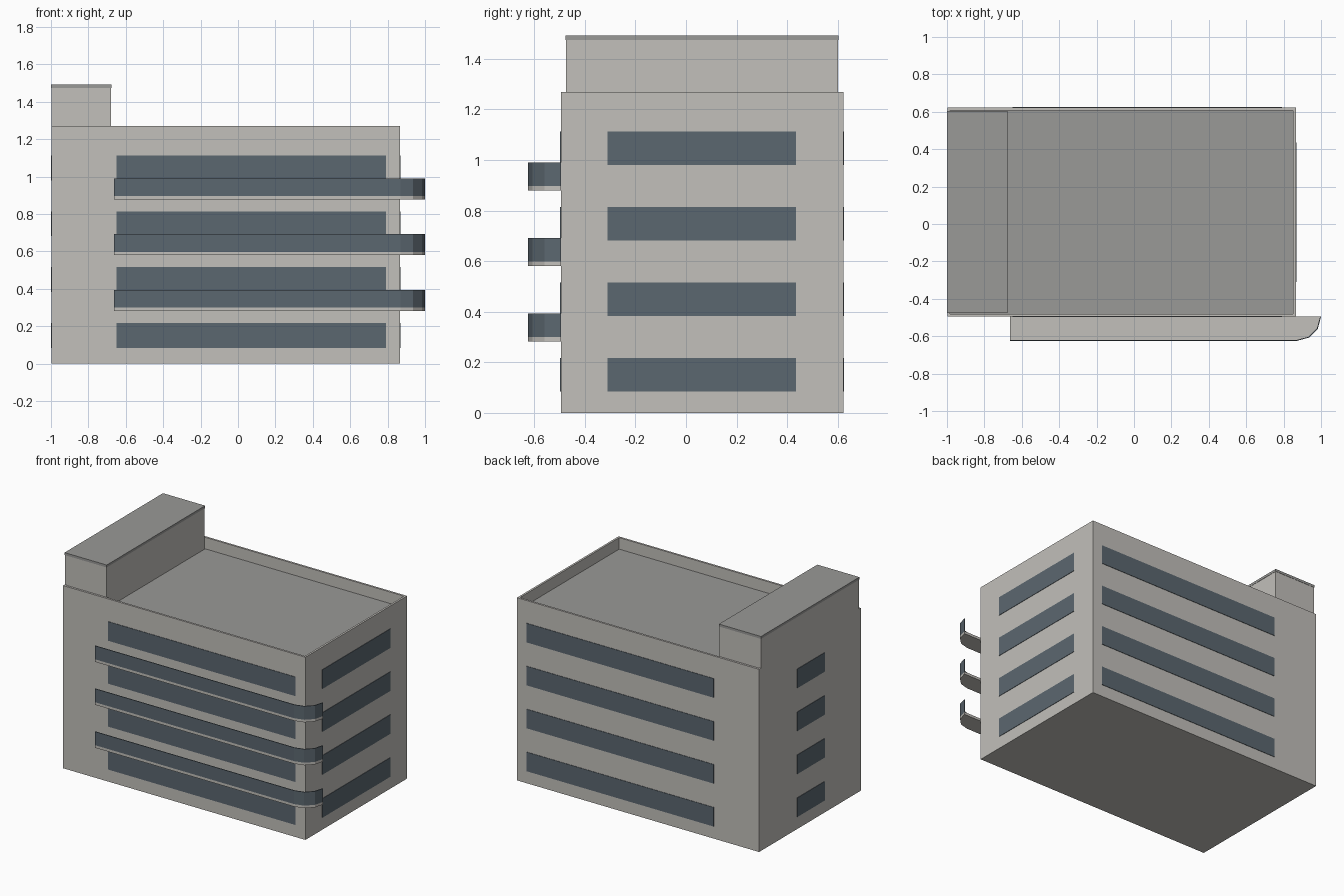
import bpy, bmesh, math

default = bpy.data.objects.get("Cube")
if default:
    bpy.data.objects.remove(default, do_unlink=True)


def material(name, rgb):
    m = bpy.data.materials.new(name)
    m.use_nodes = True
    color = (*rgb, 1)
    m.diffuse_color = color
    m.node_tree.nodes["Principled BSDF"].inputs["Base Color"].default_value = color
    return m


WALL = material("warm grey wall", (0.54, 0.525, 0.495))
ROOF = material("dark grey roof", (0.32, 0.32, 0.31))
GLASS = material("blue grey glass", (0.105, 0.135, 0.16))


def finish(name, bm, *mats):
    bmesh.ops.recalc_face_normals(bm, faces=bm.faces)
    mesh = bpy.data.meshes.new(name)
    bm.to_mesh(mesh)
    bm.free()
    for m in mats:
        mesh.materials.append(m)
    obj = bpy.data.objects.new(name, mesh)
    bpy.context.collection.objects.link(obj)
    return obj


def box_mesh(lo, hi):
    bm = bmesh.new()
    bmesh.ops.create_cube(bm, size=1)
    for v in bm.verts:
        v.co = [(a + b) / 2 + c * (b - a) for a, b, c in zip(lo, hi, v.co)]
    return bm


def box(name, lo, hi, mat):
    return finish(name, box_mesh(lo, hi), mat)


def prism(name, outline, z0, z1, mat):
    bm = bmesh.new()
    face = bm.faces.new([bm.verts.new((x, y, z0)) for x, y in outline])
    top = bmesh.ops.extrude_face_region(bm, geom=[face])["geom"]
    for v in top:
        if isinstance(v, bmesh.types.BMVert):
            v.co.z = z1
    return finish(name, bm, mat)


# Main block with a sunken roof behind a thin parapet
LEFT, RIGHT, FRONT, BACK = -0.998, 0.865, -0.495, 0.622
HEIGHT, FLOOR, RIM = 1.27, 1.19, 0.02
bm = box_mesh((LEFT, FRONT, 0), (RIGHT, BACK, HEIGHT))
top = max(bm.faces, key=lambda f: f.calc_center_median().z)
bmesh.ops.inset_region(bm, faces=[top], thickness=RIM)
floor = bmesh.ops.extrude_discrete_faces(bm, faces=[top])["faces"][0]
for v in floor.verts:
    v.co.z = FLOOR
floor.material_index = 1
finish("main_block", bm, WALL, ROOF)

# Rooftop stair tower and its cap
box("roof_tower", (LEFT, FRONT + RIM, FLOOR), (-0.678, BACK - RIM, 1.475), WALL)
box("roof_tower_cap", (LEFT - 0.002, FRONT + RIM - 0.002, 1.475),
    (-0.676, BACK - RIM + 0.002, 1.492), ROOF)

# Strip windows on all four sides of each storey
PITCH, T = 0.2985, 0.003
for i in range(4):
    z0 = 0.085 + i * PITCH
    z1 = z0 + 0.133
    strips = {
        "front": (-0.65, 0.79, FRONT - T, FRONT),
        "back": (-0.65, 0.79, BACK, BACK + T),
        "left": (RIGHT, RIGHT + T, -0.31, 0.435),
        "right": (LEFT - T, LEFT, -0.095, 0.205),
    }
    for side, (x0, x1, y0, y1) in strips.items():
        box(f"{side}_window_{i + 1}", (x0, y0, z0), (x1, y1, z1), GLASS)

# Balconies: slab with one rounded corner and a thin glass rail
START, CORNER, RADIUS = -0.663, 0.87, 0.13


def edge(radius):
    arc = [math.radians(-90 + 30 * k) for k in range(4)]
    return [(START, FRONT - radius)] + [
        (CORNER + radius * math.cos(a), FRONT + radius * math.sin(a)) for a in arc]


for i in range(3):
    z = 0.282 + i * PITCH
    prism(f"balcony_slab_{i + 1}", edge(RADIUS) + [(START, FRONT)], z, z + 0.018, WALL)
    rail = edge(RADIUS) + edge(RADIUS - 0.005)[::-1]
    prism(f"balcony_rail_{i + 1}", rail, z + 0.018, z + 0.112, GLASS)
